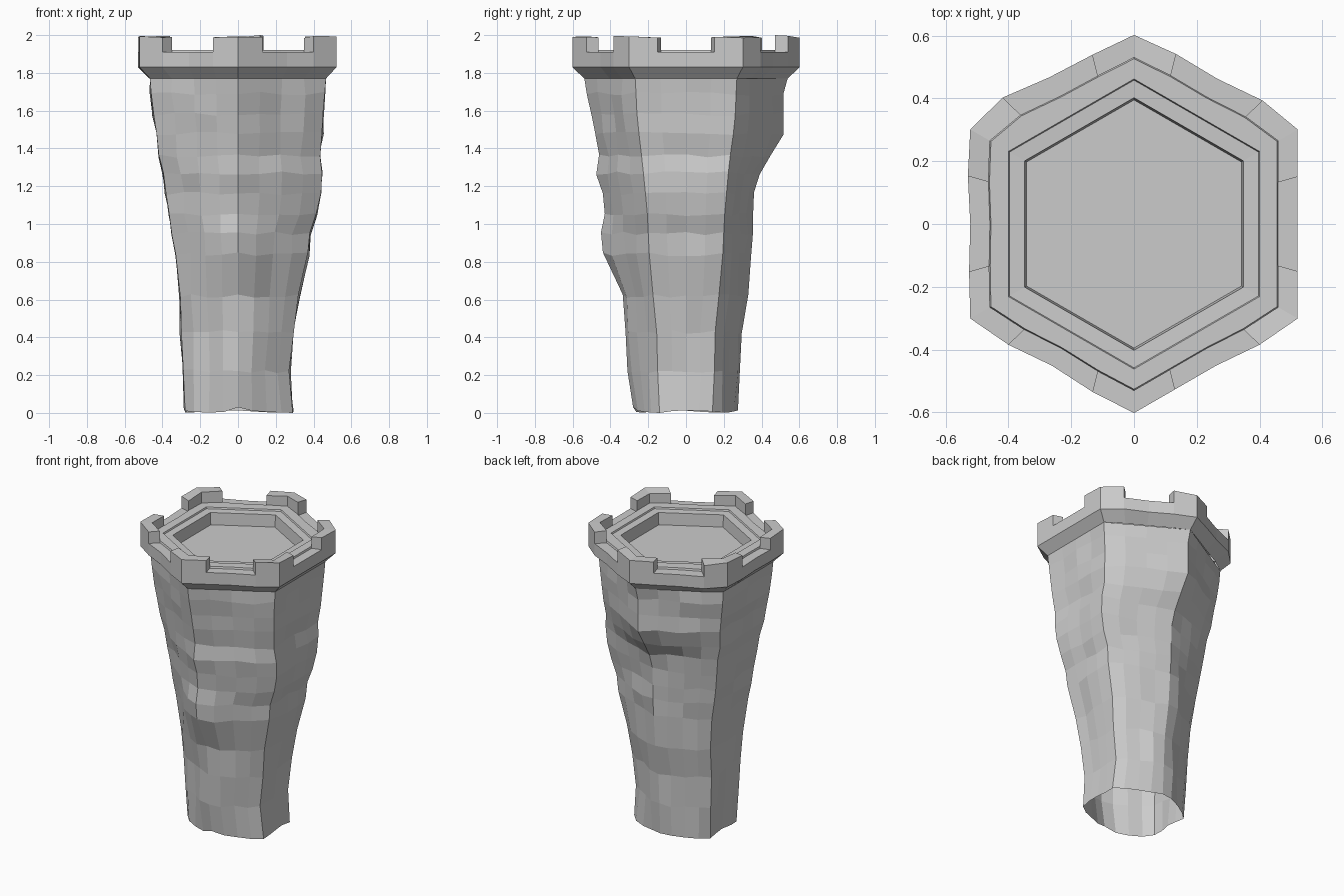
import bpy, bmesh, math, random
from mathutils import Vector

if "Cube" in bpy.data.objects:
    bpy.data.objects.remove(bpy.data.objects["Cube"])

random.seed(4)
SEG = 4                      # wall panels per hexagon side
N = 6 * SEG

# Wall courses: z, left x, right x, front y, back y, half width of the side faces
COURSES = [
    (0.01, -0.28, 0.29, -0.28, 0.275, 0.14),
    (0.22, -0.29, 0.27, -0.31, 0.285, 0.15),
    (0.43, -0.30, 0.295, -0.32, 0.295, 0.155),
    (0.62, -0.305, 0.32, -0.335, 0.33, 0.175),
    (0.84, -0.33, 0.37, -0.44, 0.345, 0.195),
    (0.95, -0.35, 0.38, -0.45, 0.355, 0.20),
    (1.05, -0.365, 0.415, -0.43, 0.355, 0.205),
    (1.16, -0.38, 0.44, -0.44, 0.36, 0.215),
    (1.27, -0.395, 0.445, -0.475, 0.39, 0.225),
    (1.36, -0.42, 0.435, -0.46, 0.45, 0.235),
    (1.48, -0.43, 0.445, -0.48, 0.515, 0.25),
    (1.58, -0.445, 0.45, -0.50, 0.515, 0.26),
    (1.69, -0.46, 0.46, -0.525, 0.515, 0.265),
]


def hexagon(z, xl, xr, yf, yb, ys):
    """Points of a pointed hexagon with each side split into SEG panels."""
    c = [(0, yf), (xr, -ys), (xr, ys), (0, yb), (xl, ys), (xl, -ys)]
    pts = []
    for i in range(6):
        a, b = Vector((*c[i], z)), Vector((*c[(i + 1) % 6], z))
        pts += [a.lerp(b, k / SEG) for k in range(SEG)]
    return pts


def regular(z, r):
    w = r * math.cos(math.pi / 6)
    return hexagon(z, -w, w, -r, r, r / 2)


def outward(p):
    return Vector((p.x, p.y, 0)).normalized()


def bridge(bm, lower, upper):
    return [bm.faces.new((lower[i], lower[(i + 1) % N],
                          upper[(i + 1) % N], upper[i])) for i in range(N)]


def finish(name, bm):
    bmesh.ops.recalc_face_normals(bm, faces=bm.faces)
    me = bpy.data.meshes.new(name)
    bm.to_mesh(me)
    bm.free()
    ob = bpy.data.objects.new(name, me)
    bpy.context.collection.objects.link(ob)
    return ob


# Rough stone wall, open at the bottom; slanted sides swell a little
bm = bmesh.new()
rings = []
for j, course in enumerate(COURSES):
    ring = []
    for i, p in enumerate(hexagon(*course)):
        side, k = divmod(i, SEG)
        if k:
            swell = 0.0 if side in (1, 4) else (0.02 if j < 4 else 0.01)
            p += outward(p) * (swell + random.uniform(-0.012, 0.010))
        p.z += random.uniform(-0.01, 0.01)
        if j == 0:
            p.z = 0.03 if i == 0 else 0.008 + 0.006 * math.cos(i)
        ring.append(bm.verts.new(p))
    rings.append(ring)
rings[0][SEG].co.z = 0
rings.append([bm.verts.new(p) for p in regular(1.77, 0.538)])
for a, b in zip(rings, rings[1:]):
    bridge(bm, a, b)
finish("tower_wall", bm)

# Flared crown, stepped parapet walk and sunken floor
bm = bmesh.new()
profile = [(0.538, 1.77), (0.602, 1.83), (0.602, 1.91), (0.53, 1.91),
           (0.526, 1.922), (0.462, 1.922), (0.458, 1.912), (0.402, 1.91),
           (0.395, 1.83)]
# Uneven bulges of the outer rim, by column
BULGE = {9: 0.025, 11: 0.015, 13: 0.012, 15: 0.038, 17: 0.008, 19: 0.004,
         3: 0.012, 10: 0.012, 14: 0.018, 23: 0.008, 21: 0.012}
rings = []
for j, (r, z) in enumerate(profile):
    ring = []
    for i, p in enumerate(regular(z, r)):
        weight = (0.3, 1, 1, 0.6, 0.6)[j] if j < 5 else 0
        p += outward(p) * BULGE.get(i, 0) * weight
        ring.append(bm.verts.new(p))
    rings.append(ring)
bands = [bridge(bm, a, b) for a, b in zip(rings, rings[1:])]
bm.faces.new(rings[-1])

# Battlements: raise the rim around every corner
tops = [f for i, f in enumerate(bands[2]) if i % SEG in (0, SEG - 1)]
res = bmesh.ops.extrude_face_region(bm, geom=tops)
bmesh.ops.delete(bm, geom=tops, context='FACES_ONLY')
for v in res["geom"]:
    if isinstance(v, bmesh.types.BMVert):
        v.co.z = random.uniform(1.983, 1.997)
max((v for v in bm.verts), key=lambda v: v.co.z).co.z = 2.0
finish("battlement_crown", bm)
